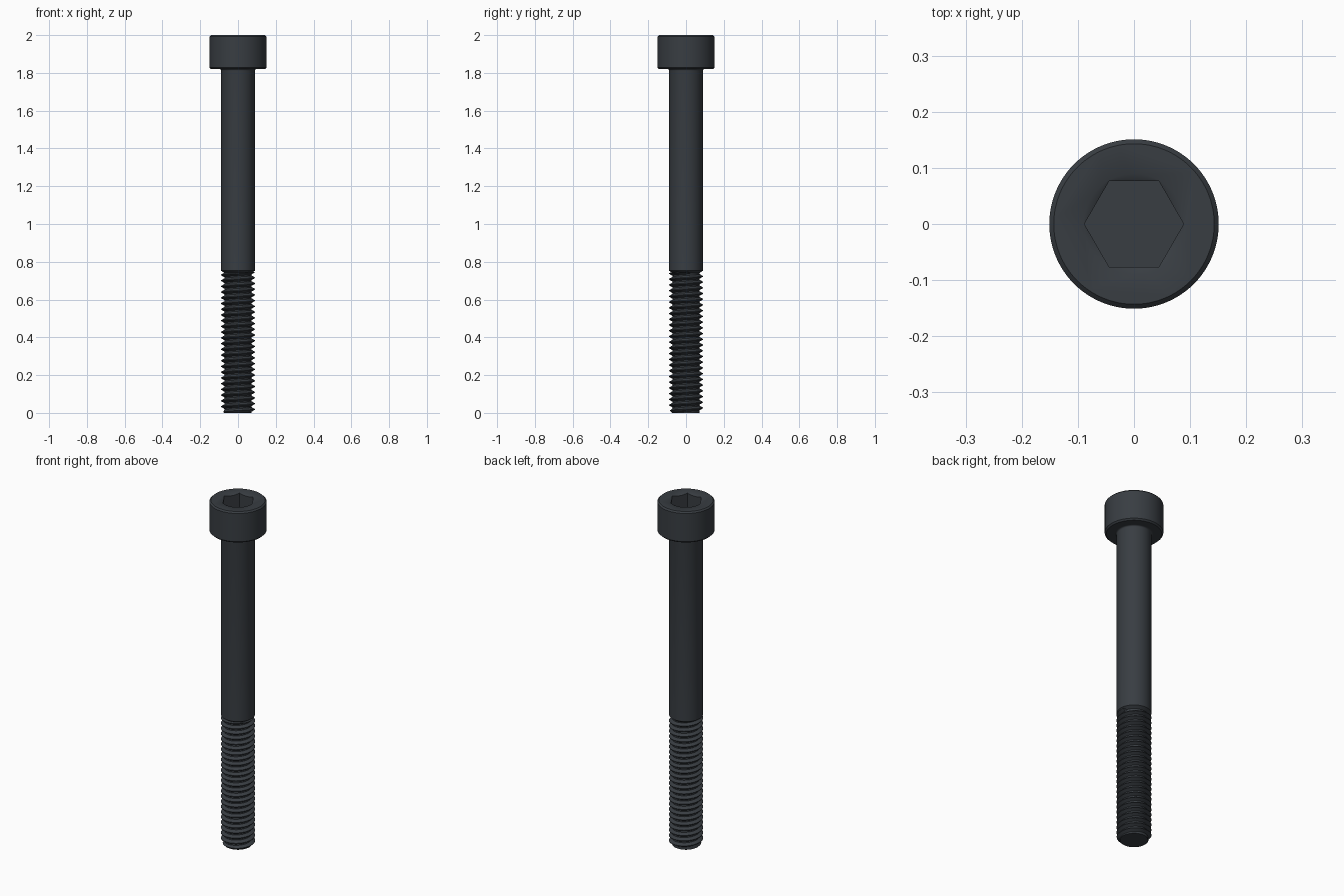
import bpy, bmesh, math

cube = bpy.data.objects.get("Cube")
if cube:
    bpy.data.objects.remove(cube, do_unlink=True)

SHANK_R, ROOT_R, HEAD_R = 0.0895, 0.0723, 0.151
HEAD_Z, THREAD_Z, PITCH = 1.82, 0.745, 0.0303
SEGMENTS = 64

steel = bpy.data.materials.new("dark_blued_steel")
steel.use_nodes = True
colour = (0.040, 0.047, 0.055, 1)
steel.diffuse_color = colour
bsdf = next(n for n in steel.node_tree.nodes if n.type == 'BSDF_PRINCIPLED')
bsdf.inputs["Base Color"].default_value = colour


def finish(bm, name):
    """Turn a bmesh into a linked object."""
    bmesh.ops.recalc_face_normals(bm, faces=bm.faces)
    mesh = bpy.data.meshes.new(name)
    bm.to_mesh(mesh)
    bm.free()
    mesh.materials.append(steel)
    obj = bpy.data.objects.new(name, mesh)
    bpy.context.collection.objects.link(obj)
    return obj


def lathe(name, profile, sides):
    """Revolve (radius, height) points into a closed solid."""
    bm = bmesh.new()
    rings = [[bm.verts.new((r * math.cos(a), r * math.sin(a), z))
              for a in (math.tau * i / sides for i in range(sides))]
             for r, z in profile]
    for low, high in zip(rings, rings[1:]):
        for i in range(sides):
            k = (i + 1) % sides
            bm.faces.new((low[i], low[k], high[k], high[i]))
    bm.faces.new(rings[0][::-1])
    bm.faces.new(rings[-1])
    return finish(bm, name)


def activate(obj):
    bpy.ops.object.select_all(action='DESELECT')
    obj.select_set(True)
    bpy.context.view_layer.objects.active = obj


def smooth(obj):
    activate(obj)
    bpy.ops.object.shade_smooth_by_angle(angle=math.radians(30))


def cut(obj, cutter):
    cutter.hide_render = True
    mod = obj.modifiers.new("cut", 'BOOLEAN')
    mod.operation, mod.solver, mod.object = 'DIFFERENCE', 'EXACT', cutter
    activate(obj)
    bpy.ops.object.modifier_apply(modifier=mod.name)
    bpy.data.objects.remove(cutter, do_unlink=True)


# Cylindrical head with chamfered rims
edge = 0.008
head = lathe("head", [(HEAD_R - edge, HEAD_Z), (HEAD_R, HEAD_Z + edge),
                      (HEAD_R, 2 - edge), (HEAD_R - edge, 2)], 96)

# Hexagonal socket with a conical countersink
cut(head, lathe("socket_cutter", [(0.0885, 1.91), (0.0885, 2.05)], 6))
cut(head, lathe("countersink_cutter", [(0.0595, 1.983), (0.0895, 2), (0.0895, 2.05)], 96))
smooth(head)

# Plain shank, flared where it meets the head
flare = 0.008
neck = [(SHANK_R + flare * (1 - math.cos(t)), HEAD_Z - flare * (1 - math.sin(t)))
        for t in (math.pi / 8 * i for i in range(5))]
shank = lathe("shank", [(ROOT_R, THREAD_Z - 0.004), (SHANK_R, THREAD_Z + 0.008)]
              + neck + [(SHANK_R, HEAD_Z + 0.01)], SEGMENTS)
smooth(shank)

# Right-hand helical thread, clamped flat at both ends and tapered at the tip
tooth = [(0.0, ROOT_R), (0.22, ROOT_R), (0.55, SHANK_R), (0.67, SHANK_R), (1.0, ROOT_R)]
bm = bmesh.new()
rows = []
for step in range(-2 * SEGMENTS, int((THREAD_Z / PITCH + 1) * SEGMENTS) + 1):
    angle = math.tau * step / SEGMENTS
    row = []
    for offset, radius in tooth:
        z = min(max(PITCH * (step / SEGMENTS + offset), 0), THREAD_Z)
        r = min(radius, ROOT_R + z)
        if z == THREAD_Z:
            r = ROOT_R
        row.append(bm.verts.new((r * math.cos(angle), r * math.sin(angle), z)))
    rows.append(row)
for a, b in zip(rows, rows[1:]):
    for j in range(len(tooth) - 1):
        bm.faces.new((a[j], b[j], b[j + 1], a[j + 1]))
bmesh.ops.remove_doubles(bm, verts=bm.verts, dist=0.00005)
bmesh.ops.holes_fill(bm, edges=[e for e in bm.edges if e.is_boundary], sides=0)
smooth(finish(bm, "thread"))
